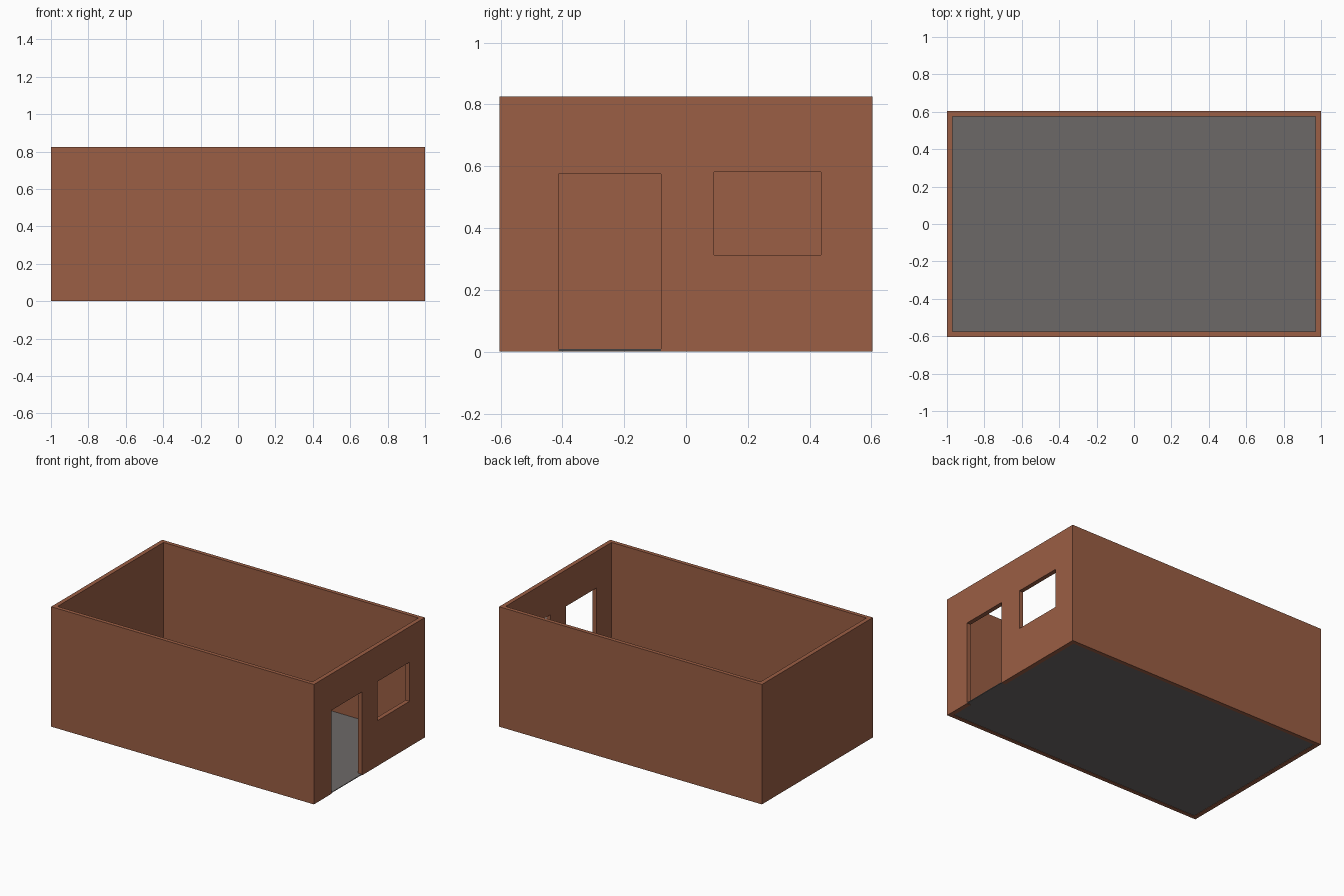
import bpy

if "Cube" in bpy.data.objects:
    bpy.data.objects.remove(bpy.data.objects["Cube"])

HX, HY, H = 1.0, 0.603, 0.825      # outer half sizes and wall height
IX, IY = 0.97, 0.576               # inner half sizes


def material(name, rgb):
    m = bpy.data.materials.new(name)
    m.diffuse_color = (*rgb, 1)
    m.use_nodes = True
    m.node_tree.nodes["Principled BSDF"].inputs["Base Color"].default_value = m.diffuse_color
    return m


def box(name, x, y, z, mat):
    """Box spanning the given (min, max) ranges."""
    bpy.ops.mesh.primitive_cube_add(size=1)
    o = bpy.context.object
    o.name = name
    for v in o.data.vertices:
        for i, (lo, hi) in enumerate((x, y, z)):
            v.co[i] = hi if v.co[i] > 0 else lo
    o.data.materials.append(mat)
    return o


def cut(target, x, y, z):
    """Remove a box from the target."""
    c = box("cutter", x, y, z, target.data.materials[0])
    c.hide_render = True
    mod = target.modifiers.new("cut", 'BOOLEAN')
    mod.operation = 'DIFFERENCE'
    mod.solver = 'EXACT'
    mod.object = c
    bpy.context.view_layer.objects.active = target
    bpy.ops.object.modifier_apply(modifier=mod.name)
    bpy.data.objects.remove(c, do_unlink=True)


brick = material("brick brown", (0.328, 0.112, 0.058))
stone = material("floor grey", (0.152, 0.141, 0.137))

# walls: open shell with a doorway and a window on the right side
walls = box("walls", (-HX, HX), (-HY, HY), (0, H), brick)
cut(walls, (-IX, IX), (-IY, IY), (-0.2, H + 0.2))
cut(walls, (0.9, 1.1), (-0.413, -0.081), (-0.1, 0.574))
cut(walls, (0.9, 1.1), (0.09, 0.437), (0.312, 0.581))

# floor: thin slab that reaches through the doorway
box("floor", (-0.998, 0.998), (-0.6, 0.6), (0.003, 0.008), stone)
